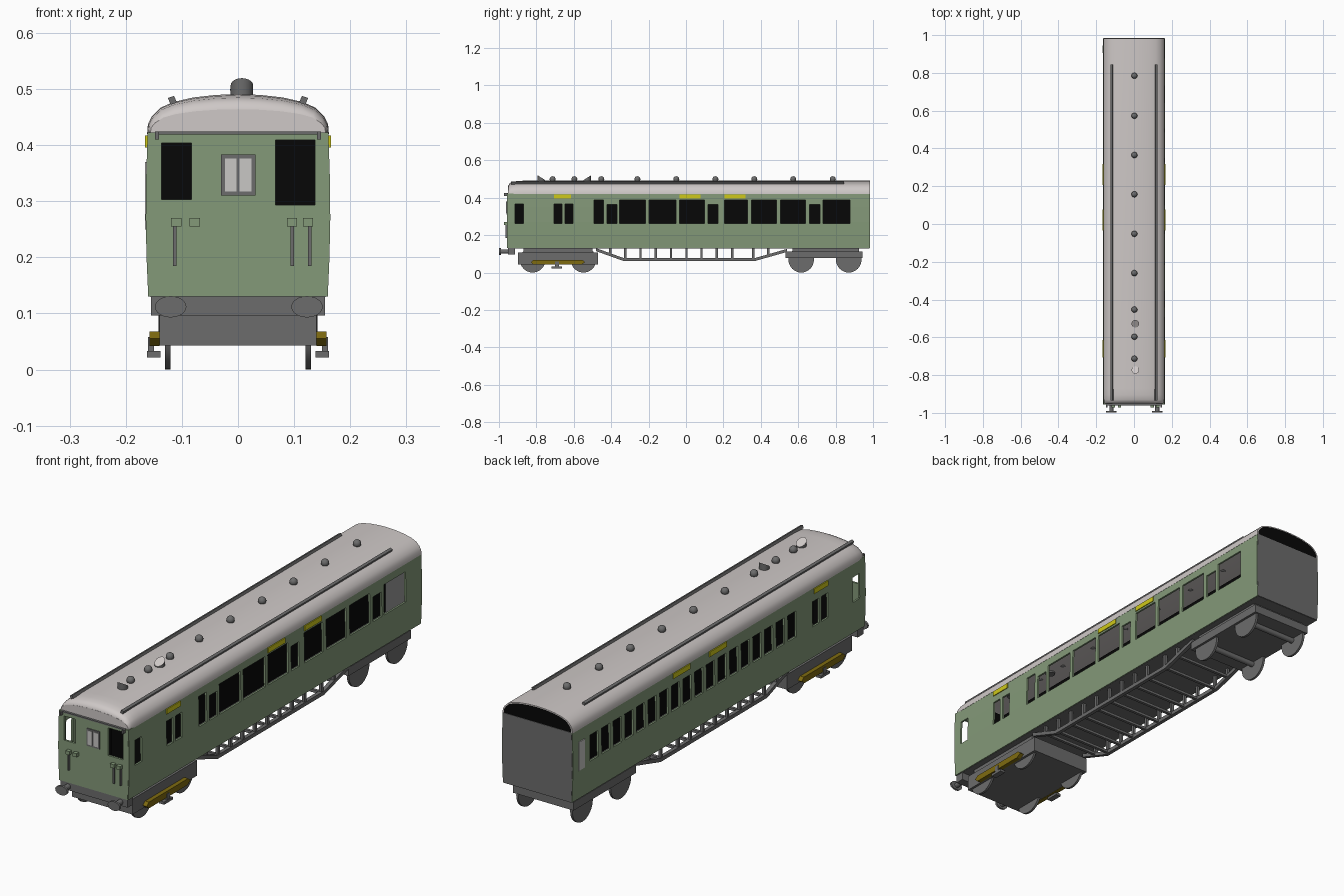
import bpy, bmesh, math
from mathutils import Matrix, Vector

if "Cube" in bpy.data.objects:
    bpy.data.objects.remove(bpy.data.objects["Cube"])


def material(name, rgb):
    m = bpy.data.materials.new(name)
    m.diffuse_color = (*rgb, 1)
    m.use_nodes = True
    m.node_tree.nodes["Principled BSDF"].inputs["Base Color"].default_value = m.diffuse_color
    return m


GREEN = material("pale_green", (0.23, 0.32, 0.19))
ROOF = material("roof_grey", (0.62, 0.58, 0.57))
GREY = material("dark_grey", (0.15, 0.15, 0.15))
BLACK = material("black", (0.002, 0.002, 0.002))
YELLOW = material("yellow", (0.62, 0.58, 0.01))
MUSTARD = material("mustard", (0.21, 0.145, 0.005))
PANE = material("pane_grey", (0.58, 0.57, 0.56))


def finish(name, bm, mat, smooth=False):
    bmesh.ops.recalc_face_normals(bm, faces=bm.faces)
    me = bpy.data.meshes.new(name)
    bm.to_mesh(me)
    bm.free()
    ob = bpy.data.objects.new(name, me)
    bpy.context.collection.objects.link(ob)
    me.materials.append(mat)
    if smooth:
        bpy.ops.object.select_all(action='DESELECT')
        ob.select_set(True)
        bpy.context.view_layer.objects.active = ob
        bpy.ops.object.shade_smooth_by_angle(angle=math.radians(40))
    return ob


def add_box(bm, x0, x1, y0, y1, z0, z1):
    m = (Matrix.Translation(((x0 + x1) / 2, (y0 + y1) / 2, (z0 + z1) / 2))
         @ Matrix.Diagonal((abs(x1 - x0), abs(y1 - y0), abs(z1 - z0), 1)))
    bmesh.ops.create_cube(bm, size=1, matrix=m)


def boxes(name, mat, items):
    bm = bmesh.new()
    for b in items:
        add_box(bm, *b)
    return finish(name, bm, mat)


def loft(name, mat, sections, smooth=False):
    """Join closed loops of 3D points and cap both ends."""
    bm = bmesh.new()
    rows = [[bm.verts.new(p) for p in s] for s in sections]
    n = len(rows[0])
    for a, b in zip(rows, rows[1:]):
        for i in range(n):
            j = (i + 1) % n
            bm.faces.new((a[i], a[j], b[j], b[i]))
    bm.faces.new(rows[0])
    bm.faces.new(rows[-1])
    return finish(name, bm, mat, smooth)


def prism_y(name, mat, xz, y0, y1, smooth=False):
    return loft(name, mat, [[(x, y, z) for x, z in xz] for y in (y0, y1)], smooth)


def prism_x(name, mat, yz, x0, x1):
    return loft(name, mat, [[(x, y, z) for y, z in yz] for x in (x0, x1)])


def rod(name, mat, centre, axis, length, rx, rz=None, seg=24):
    """Cylinder along x or y, optionally oval."""
    rz = rz or rx
    turn = Matrix.Rotation(math.pi / 2, 4, 'Y' if axis == 'x' else 'X')
    size = (1, rx, rz, 1) if axis == 'x' else (rx, 1, rz, 1)
    bm = bmesh.new()
    bmesh.ops.create_cone(bm, cap_ends=True, segments=seg, radius1=1, radius2=1, depth=length,
                          matrix=Matrix.Translation(centre) @ Matrix.Diagonal(size) @ turn)
    return finish(name, bm, mat, True)


def cut(ob, items):
    cutter = boxes("window_cutter", BLACK, items)
    cutter.hide_render = True
    mod = ob.modifiers.new("windows", 'BOOLEAN')
    mod.object, mod.operation, mod.solver = cutter, 'DIFFERENCE', 'EXACT'
    bpy.context.view_layer.objects.active = ob
    bpy.ops.object.modifier_apply(modifier=mod.name)
    bpy.data.objects.remove(cutter)


FRONT, BACK = -0.955, 0.983

# Window openings along each side: (y0, y1, z0, z1)
common = [(-0.915, -0.87, 0.262, 0.366), (-0.706, -0.663, 0.262, 0.366), (-0.647, -0.604, 0.262, 0.366)]
tall = [(-0.492, -0.441), (-0.356, -0.216), (-0.198, -0.053), (-0.035, 0.099), (0.206, 0.329),
        (0.35, 0.484), (0.505, 0.64), (0.733, 0.877)]
short = [(-0.422, -0.369), (0.118, 0.171), (0.66, 0.717)]
right = common + [(*w, 0.262, 0.388) for w in tall] + [(*w, 0.262, 0.365) for w in short]
left = common + [(-0.495 + 0.077 * i, -0.495 + 0.077 * i + 0.055, 0.262, 0.37) for i in range(18)]

# Side walls with a slight bulge
side = [(0.16, 0.13), (0.163, 0.2), (0.1645, 0.27), (0.1635, 0.35), (0.161, 0.423)]
for s, label, wins in ((1, "right", right), (-1, "left", left)):
    strip = [(s * x, z) for x, z in side] + [(s * (x - 0.008), z) for x, z in reversed(side)]
    wall = prism_y(label + "_side_wall", GREEN, strip, FRONT, BACK)
    cut(wall, [(s * 0.14, s * 0.18, *w) for w in wins])

# Cab front and rear end
outline = side + [(-x, z) for x, z in reversed(side)]
inner = [(x * 0.985, z) for x, z in outline]
cab = prism_y("cab_front", GREEN, inner, FRONT - 0.001, FRONT + 0.008)
cut(cab, [(-0.136, -0.083, -1, -0.9, 0.303, 0.404), (0.067, 0.137, -1, -0.9, 0.293, 0.409)])
prism_y("rear_end_wall", GREY, inner, BACK - 0.008, BACK + 0.001)
boxes("floor", GREY, [(-0.156, 0.156, FRONT + 0.004, BACK - 0.002, 0.129, 0.14)])

# Dark interior partitions
boxes("interior_partitions", BLACK, [
    (-0.003, 0.003, FRONT + 0.008, BACK - 0.01, 0.14, 0.42),
    (-0.154, 0.154, -0.842, -0.836, 0.14, 0.42)])

# Roof shell with a domed front end
half = [(0.162, 0.42), (0.1605, 0.438), (0.153, 0.452), (0.138, 0.467), (0.115, 0.477),
        (0.08, 0.485), (0.04, 0.4895), (0, 0.491)]
arc = half + [(-x, z) for x, z in reversed(half[:-1])]


def roof_section(y, sx, sz):
    out = [(x * sx, y, 0.42 + (z - 0.42) * sz) for x, z in arc]
    return out + [(x * 0.965, y, 0.42 + (z - 0.42) * 0.94) for x, _, z in reversed(out)]


dome = [(-0.95, 0.965, 0.62), (-0.944, 0.98, 0.8), (-0.93, 0.992, 0.91), (-0.905, 1, 0.97), (-0.87, 1, 1)]
loft("roof", ROOF, [roof_section(*d) for d in dome] + [roof_section(BACK, 1, 1)], True)
nose = [(x * 0.964, 0.42 + (z - 0.42) * 0.62) for x, z in arc]
prism_y("roof_front_end", ROOF, nose, -0.9505, -0.945)
prism_y("roof_rear_end", BLACK, [(x * 0.985, 0.42 + (z - 0.42) * 0.97) for x, z in arc], BACK - 0.006, BACK - 0.001)

# Roof rails
for s in (1, -1):
    prism_y("roof_rail", GREY, [(s * 0.109, 0.476), (s * 0.12, 0.472), (s * 0.125, 0.484), (s * 0.114, 0.488)],
            -0.935, 0.845)

# Round roof vents
bm = bmesh.new()
for y in (0.785, 0.573, 0.365, 0.157, -0.052, -0.26, -0.453, -0.597, -0.713):
    bmesh.ops.create_uvsphere(bm, u_segments=16, v_segments=10, radius=0.016,
                              matrix=Matrix.Translation((0.002, y, 0.499)))
finish("roof_vents", bm, GREY, True)

# Wedge-topped roof lamps with light caps
for y, lean in ((-0.773, -1), (-0.528, 1)):
    bm = bmesh.new()
    bmesh.ops.create_cone(bm, cap_ends=True, segments=20, radius1=0.02, radius2=0.02, depth=0.03,
                          matrix=Matrix.Translation((0.007, y, 0.495)))
    for v in bm.verts:
        if v.co.z > 0.5:
            v.co.z = 0.507 + lean * (v.co.y - y) * 0.62
    lamp = finish("roof_lamp", bm, GREY, True)
    lamp.data.materials.append(ROOF)
    for f in lamp.data.polygons:
        if f.normal.z > 0.5:
            f.material_index = 1

# Yellow strips above windows and the pale rear panel
boxes("yellow_strips", YELLOW, [(s * 0.158, s * 0.1655, y0, y1, 0.396, 0.417) for s in (1, -1)
                                for y0, y1 in ((-0.706, -0.615), (-0.035, 0.078), (0.206, 0.318))])
boxes("left_rear_panel", PANE, [(-0.166, -0.16, 0.905, 0.945, 0.25, 0.37)])

# Cab front details
boxes("centre_window_frame", GREY, [(-0.03, 0.031, -0.96, FRONT, 0.31, 0.383)])
boxes("centre_window_panes", PANE, [(-0.023, -0.003, -0.962, -0.958, 0.317, 0.376),
                                    (0.003, 0.024, -0.962, -0.958, 0.317, 0.376)])
boxes("lamp_brackets", GREEN, [(x - 0.009, x + 0.009, -0.972, FRONT, 0.255, 0.27)
                               for x in (-0.11, -0.077, 0.096, 0.125)])
boxes("front_handrails", GREY, [(x - 0.003, x + 0.003, -0.964, FRONT, 0.185, 0.255)
                                for x in (-0.113, 0.097, 0.128)])
boxes("front_gutter", GREY, [(-0.145, 0.145, -0.96, -0.95, 0.419, 0.424)]
      + [(s * 0.141, s * 0.148, -0.972, -0.95, 0.41, 0.424) for s in (1, -1)])

# Buffer beam and oval buffers
boxes("buffer_beam", GREY, [(-0.155, 0.155, -0.952, -0.915, 0.096, 0.131)])
for x in (-0.12, 0.123):
    rod("buffer_shank", GREY, (x, -0.97, 0.112), 'y', 0.05, 0.011, seg=16)
    rod("buffer_head", GREY, (x, -0.994, 0.112), 'y', 0.009, 0.028, 0.019)

# Bogies and wheels
boxes("front_bogie", GREY, [(-0.14, 0.14, -0.898, -0.47, 0.043, 0.107),
                            (-0.13, 0.13, -0.87, -0.5, 0.1, 0.131)])
boxes("rear_bogie", GREY, [(-0.14, 0.14, 0.532, 0.944, 0.077, 0.112),
                           (-0.13, 0.13, 0.57, 0.925, 0.11, 0.131)])
for y in (-0.82, -0.548, 0.616, 0.87):
    for s in (1, -1):
        rod("wheel", GREY, (s * 0.125, y, 0.068), 'x', 0.01, 0.068, seg=32)
    rod("axle", GREY, (0, y, 0.068), 'x', 0.25, 0.012, seg=12)

# Mustard shoe beams with collector shoes
for s in (1, -1):
    prism_x("shoe_beam", MUSTARD, [(-0.83, 0.055), (-0.815, 0.042), (-0.56, 0.042), (-0.54, 0.055),
                                   (-0.555, 0.068), (-0.815, 0.068)], s * 0.14, s * 0.158)
    boxes("collector_shoe", GREY, [(s * 0.15, s * 0.16, -0.7, -0.68, 0.03, 0.058),
                                   (s * 0.138, s * 0.162, -0.72, -0.663, 0.022, 0.033)])

# Underframe truss: sloped side rails, posts and cross bars
low = [(-0.48, 0.114), (-0.335, 0.062), (0.37, 0.062), (0.54, 0.11)]
rail = low + [(y, z + 0.016) for y, z in reversed(low)]
posts = [-0.405, -0.325, -0.243, -0.162, -0.08, 0.002, 0.083, 0.165, 0.247, 0.36, 0.44]
parts = []
for y in posts:
    z = 0.066 + max(0, (-0.335 - y) * 0.36, (y - 0.37) * 0.29)
    parts += [(s * 0.128, s * 0.14, y - 0.006, y + 0.006, z, 0.131) for s in (1, -1)]
    parts.append((-0.135, 0.135, y - 0.006, y + 0.006, z, z + 0.011))
boxes("truss_posts", GREY, parts)
for s in (1, -1):
    prism_x("truss_rail", GREY, rail, s * 0.126, s * 0.142)
